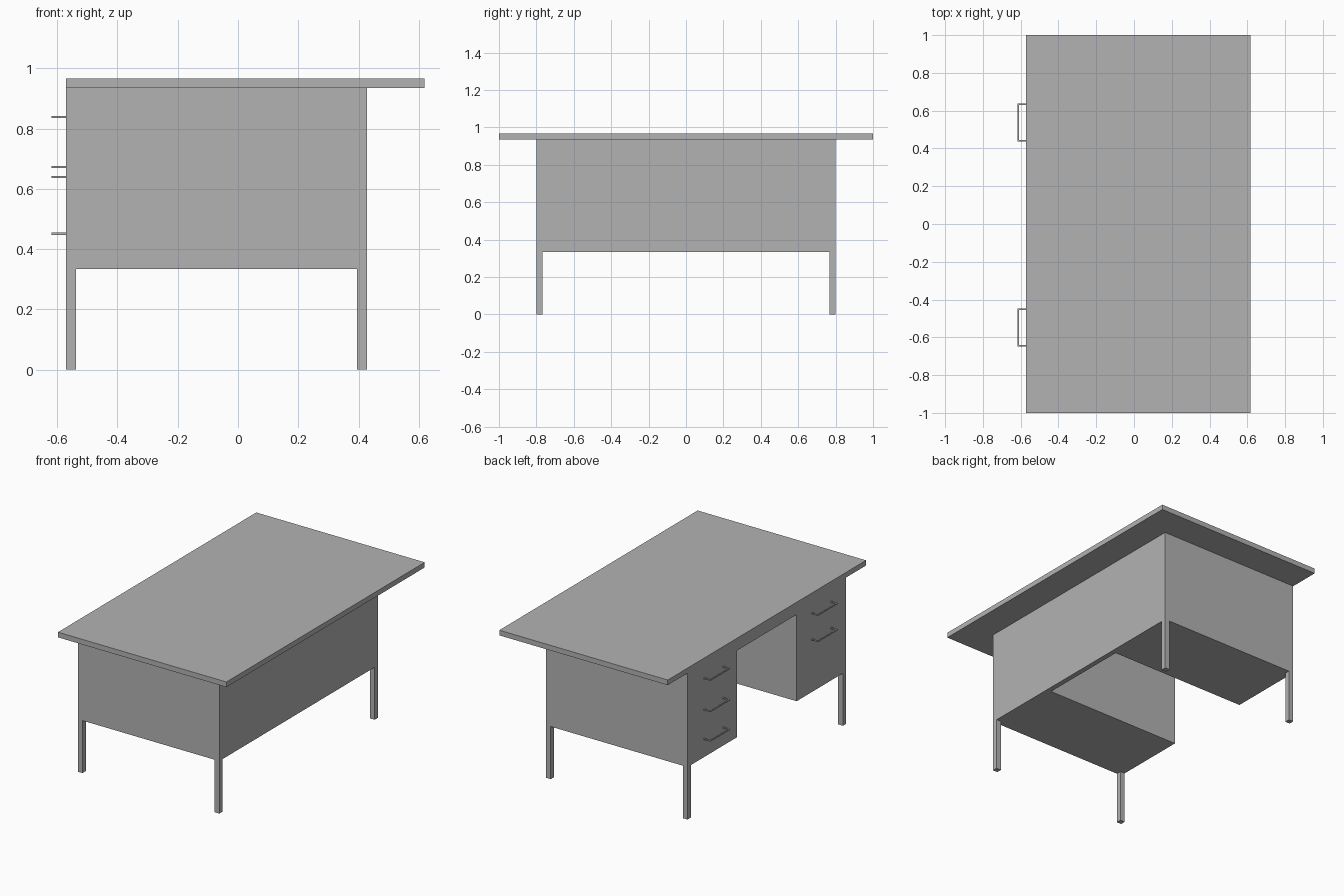
import bpy

if "Cube" in bpy.data.objects:
    bpy.data.objects.remove(bpy.data.objects["Cube"])

grey = bpy.data.materials.new("matte_grey")
grey.diffuse_color = (0.45, 0.45, 0.45, 1)
grey.use_nodes = True
grey.node_tree.nodes["Principled BSDF"].inputs["Base Color"].default_value = grey.diffuse_color


def box(name, lo, hi):
    """Axis-aligned box between two corners."""
    size = [b - a for a, b in zip(lo, hi)]
    bpy.ops.mesh.primitive_cube_add(size=1, location=[(a + b) / 2 for a, b in zip(lo, hi)])
    ob = bpy.context.object
    ob.name = name
    ob.scale = size
    bpy.ops.object.transform_apply(location=False, rotation=False, scale=True)
    ob.data.materials.append(grey)
    return ob


X0, X1 = -0.571, 0.428          # drawer side and panel side of the cabinet
Y = 0.80                        # half length of the cabinet
Z0, Z1, Z2 = 0.335, 0.934, 0.967  # cabinet bottom, cabinet top, desktop surface
LEG = 0.033

# Desktop overhanging three sides
box("desktop", (X0, -1.0, Z1), (0.618, 1.0, Z2))

# Cabinet: two pedestals, rail and modesty panel, left by cutting the kneehole
cabinet = box("cabinet", (X0, -Y, Z0), (X1, Y, Z1))
cutter = box("kneehole_cutter", (X0 - 0.2, -0.30, Z0 - 0.2), (X1 - LEG, 0.30, 0.888))
cutter.hide_render = True
cut = cabinet.modifiers.new("kneehole", 'BOOLEAN')
cut.object = cutter
cut.operation = 'DIFFERENCE'
cut.solver = 'EXACT'
bpy.context.view_layer.objects.active = cabinet
bpy.ops.object.modifier_apply(modifier=cut.name)
bpy.data.objects.remove(cutter)

# Square legs flush with the cabinet corners
for xn, xa in (("drawer_side", X0), ("panel_side", X1 - LEG)):
    for yn, ya in (("front", -Y), ("back", Y - LEG)):
        box(f"leg_{yn}_{xn}", (xa, ya, 0), (xa + LEG, ya + LEG, Z0))


def handle(name, ya, yb, z):
    """U-shaped pull: two posts joined by a bar."""
    t, h, xo = 0.008, 0.0035, -0.618
    box(name + "_bar", (xo, ya, z - h), (xo + t, yb, z + h))
    for i, y in enumerate((ya, yb - t)):
        box(f"{name}_post_{i}", (xo + t, y, z - h), (X0, y + t, z + h))


# Three drawers on the back pedestal, two on the front one
for i, z in enumerate((0.839, 0.639, 0.451)):
    handle(f"back_handle_{i}", 0.437, 0.637, z)
for i, z in enumerate((0.839, 0.672)):
    handle(f"front_handle_{i}", -0.648, -0.448, z)
